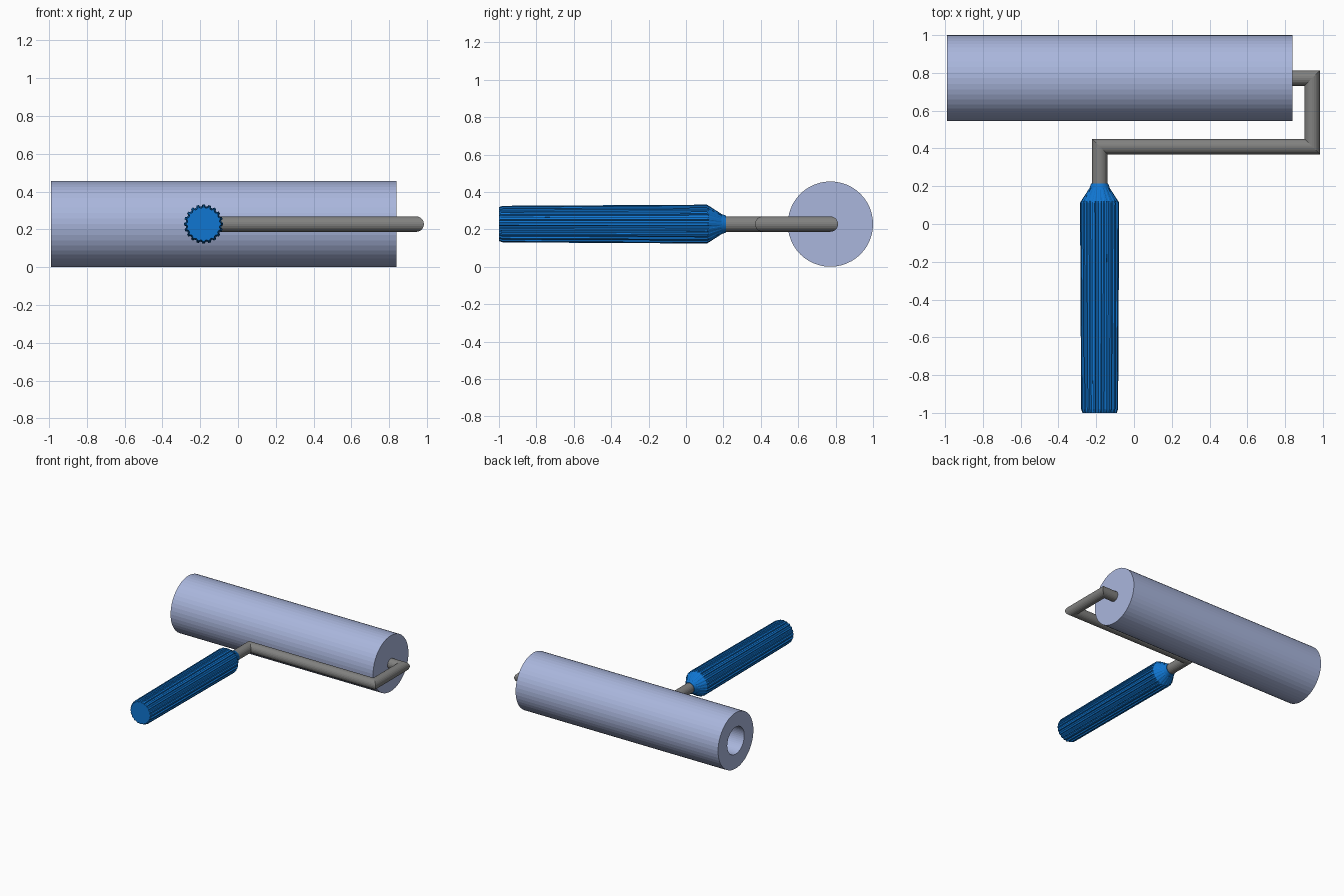
import bpy, bmesh
from math import cos, sin, tau
from mathutils import Vector

cube = bpy.data.objects.get("Cube")
if cube:
    bpy.data.objects.remove(cube)

AXIS_Z = 0.228      # common height of roller, frame and handle
GRIP_X = -0.182
ROLLER_Y = 0.772


def material(name, colour):
    mat = bpy.data.materials.new(name)
    mat.use_nodes = True
    mat.diffuse_color = (*colour, 1)
    mat.node_tree.nodes["Principled BSDF"].inputs["Base Color"].default_value = (*colour, 1)
    return mat


def skin(name, rings, mat):
    """Bridge equal-length loops of points and cap both ends."""
    bm = bmesh.new()
    loops = [[bm.verts.new(p) for p in ring] for ring in rings]
    count = len(loops[0])
    for a, b in zip(loops, loops[1:]):
        for i in range(count):
            j = (i + 1) % count
            bm.faces.new((a[i], a[j], b[j], b[i]))
    bm.faces.new(loops[0])
    bm.faces.new(loops[-1])
    bmesh.ops.recalc_face_normals(bm, faces=bm.faces)
    mesh = bpy.data.meshes.new(name)
    bm.to_mesh(mesh)
    bm.free()
    mesh.materials.append(mat)
    obj = bpy.data.objects.new(name, mesh)
    bpy.context.collection.objects.link(obj)
    return obj


def angles(count):
    return [tau * i / count for i in range(count)]


lavender = material("lavender nap", (0.40, 0.47, 0.72))
grey = material("grey metal", (0.22, 0.22, 0.215))
blue = material("blue plastic", (0.005, 0.18, 0.64))

# Roller sleeve: outer wall, then a blind bore opening on the right end
profile = [(0.84, 0.228), (-0.99, 0.228), (-0.99, 0.11), (0.78, 0.11)]
skin("roller_sleeve",
     [[(x, ROLLER_Y + r * cos(a), AXIS_Z + r * sin(a)) for a in angles(48)]
      for x, r in profile], lavender)

# Wire frame: round bar with mitred corners
path = [Vector(p) for p in ((GRIP_X, 0.15), (GRIP_X, 0.41), (0.943, 0.41),
                            (0.943, ROLLER_Y), (0.80, ROLLER_Y))]
rings = []
for i, p in enumerate(path):
    d_in = (p - path[i - 1]).normalized() if i else (path[1] - p).normalized()
    d_out = (path[i + 1] - p).normalized() if i + 1 < len(path) else d_in
    n_in, n_out = Vector((-d_in.y, d_in.x)), Vector((-d_out.y, d_out.x))
    side = (n_in + n_out) / (1 + n_in.dot(n_out))
    rings.append([(p.x + side.x * 0.041 * cos(a), p.y + side.y * 0.041 * cos(a),
                   AXIS_Z + 0.041 * sin(a)) for a in angles(24)])
skin("wire_frame", rings, grey)

# Handle: ribbed grip, cone and collar as (y, groove radius, rib radius)
TEETH = 20
grip = [(-1.0, 0.086, 0.091), (-0.98, 0.088, 0.098), (0.112, 0.095, 0.104),
        (0.122, 0.094, 0.098), (0.19, 0.054, 0.054), (0.215, 0.045, 0.045)]
rings = []
for y, groove, rib in grip:
    ring = []
    for a in angles(TEETH):
        for offset, r in ((-0.33, groove), (-0.2, rib), (0.2, rib), (0.33, groove)):
            t = a + offset * tau / TEETH
            ring.append((GRIP_X + r * cos(t), y, AXIS_Z + r * sin(t)))
    rings.append(ring)
skin("handle", rings, blue)
